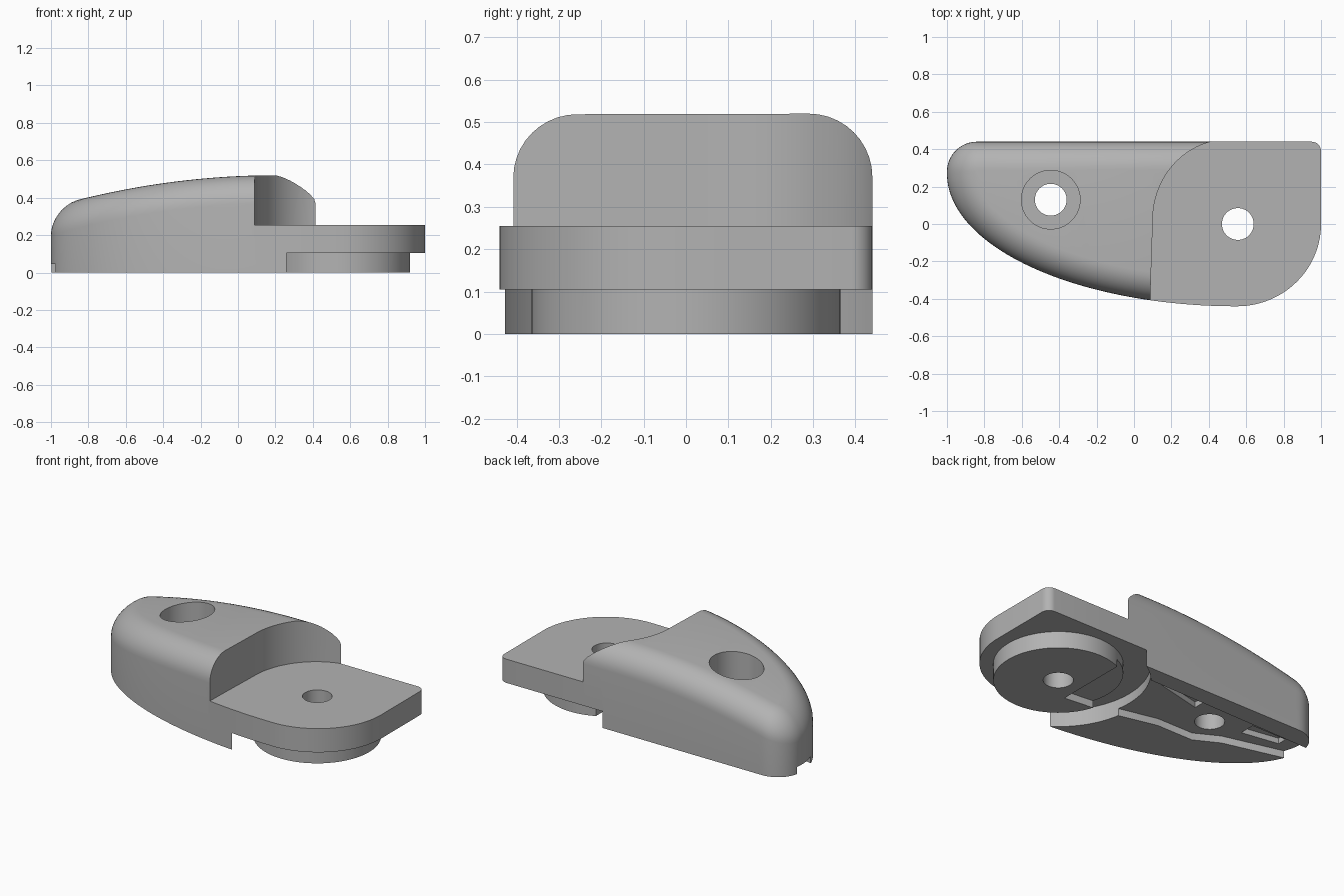
import bpy, bmesh
from math import sin, cos, pi, sqrt

cube = bpy.data.objects.get("Cube")
if cube:
    bpy.data.objects.remove(cube)

grey = bpy.data.materials.new("plain grey")
grey.use_nodes = True
GREY = (0.45, 0.45, 0.45, 1)
grey.diffuse_color = GREY
grey.node_tree.nodes["Principled BSDF"].inputs["Base Color"].default_value = GREY

DISC = (0.555, 0.0)
BORE = (-0.445, 0.13)
FILLET = 0.15
STEP_Z, PLATE_Z = 0.255, 0.105


def finish(name, bm):
    bmesh.ops.recalc_face_normals(bm, faces=bm.faces)
    mesh = bpy.data.meshes.new(name)
    bm.to_mesh(mesh)
    bm.free()
    obj = bpy.data.objects.new(name, mesh)
    bpy.context.collection.objects.link(obj)
    mesh.materials.append(grey)
    return obj


def prism(name, outline, z0, z1):
    bm = bmesh.new()
    face = bm.faces.new([bm.verts.new((x, y, z0)) for x, y in outline])
    new = bmesh.ops.extrude_face_region(bm, geom=[face])["geom"]
    bmesh.ops.translate(bm, vec=(0, 0, z1 - z0),
                        verts=[v for v in new if isinstance(v, bmesh.types.BMVert)])
    return finish(name, bm)


def arc(center, rx, ry, start, end, n):
    angles = [(start + (end - start) * i / n) * pi / 180 for i in range(n + 1)]
    return [(center[0] + rx * cos(a), center[1] + ry * sin(a)) for a in angles]


def disc(name, center, r, z0, z1):
    return prism(name, arc(center, r, r, 0, 360, 64)[:-1], z0, z1)


def combine(target, tool, operation):
    mod = target.modifiers.new(operation, 'BOOLEAN')
    mod.operation, mod.solver, mod.object = operation, 'EXACT', tool
    bpy.context.view_layer.objects.active = target
    bpy.ops.object.modifier_apply(modifier=mod.name)
    bpy.data.objects.remove(tool)


def crown(x):
    return 0.52 - 0.17 * max(0, (0.2 - x) / 1.2) ** 2


# Body: swept front edge, straight back edge, rounded rim and domed top
def outline_points(n=48):
    front, back = [], []
    for i in range(n + 1):
        t = pi / 2 * i / n
        x = 0.55 - 1.55 * cos(t)
        nx, ny = -cos(t) / 1.55, -sin(t) / 0.71
        k = sqrt(nx * nx + ny * ny)
        front.append((x, 0.27 - 0.71 * sin(t), nx / k, ny / k))
        nx = min(0, (x + 0.84) / 0.16)
        ny = sqrt(max(0, 1 - nx * nx))
        back.append((x, 0.28 + 0.16 * ny, nx, ny))
    return front[::-1] + back


bm = bmesh.new()
ring = outline_points()
levels = [[bm.verts.new((x, y, 0)) for x, y, nx, ny in ring]]
for j in range(11):
    a = pi / 2 * j / 10
    inset, drop = FILLET * (1 - cos(a)), FILLET * (1 - sin(a))
    levels.append([bm.verts.new((x - nx * inset, y - ny * inset,
                                 crown(x - nx * inset) - drop)) for x, y, nx, ny in ring])
for low, high in zip(levels, levels[1:]):
    for i in range(len(ring) - 1):
        bm.faces.new((low[i], low[i + 1], high[i + 1], high[i]))
bm.faces.new(levels[0])
top = levels[-1]
for i in range(len(ring) // 2 - 1):
    bm.faces.new((top[i], top[i + 1], top[-2 - i], top[-1 - i]))
bm.faces.new([l[0] for l in levels] + [l[-1] for l in reversed(levels)])
body = finish("mount_body", bm)

# Curved step down to the flat plate
step = [(0.085, -0.6), (0.09, -0.3), (0.1, 0)]
step += arc((0.5, 0.02), 0.4, 0.43, 175, 99, 24) + [(0.47, 0.6), (1.2, 0.6), (1.2, -0.6)]
combine(body, prism("step_cutter", step, STEP_Z, 1), 'DIFFERENCE')

# Flat plate with a rounded front corner
plate = arc((0.55, 0), 0.45, 0.44, -90, 0, 28)
plate += arc((0.95, 0.39), 0.05, 0.05, 0, 90, 8) + [(0.55, 0.44)]
combine(body, prism("plate", plate, 0, STEP_Z), 'UNION')

# Clearance below the plate, then the round foot
clear = [(0.28, 0.6)] + arc(DISC, 0.52, 0.52, 122, 238, 40)
clear += [(0.28, -0.6), (1.2, -0.6), (1.2, 0.6)]
combine(body, prism("clearance_cutter", clear, -0.2, PLATE_Z), 'DIFFERENCE')
combine(body, disc("round_foot", DISC, 0.365, 0, 0.15), 'UNION')

# Channel along the underside, open at the tip
channel = [(0.4, -0.13), (0.1, -0.1), (-0.2, -0.03), (-0.45, -0.03), (-0.6, 0.05),
           (-1.1, 0.18), (-1.1, 0.31), (0.4, 0.34)]
combine(body, prism("channel_cutter", channel, -0.2, 0.045), 'DIFFERENCE')
pockets = [[(0.1, 0.29), (-0.28, 0.2), (-0.28, 0.3)],
           [(-0.66, 0.15), (-0.9, 0.19), (-0.9, 0.25), (-0.66, 0.25)]]
for pocket in pockets:
    combine(body, prism("pocket_cutter", pocket, 0.02, 0.08), 'DIFFERENCE')

# Screw holes
for center, r, z in ((DISC, 0.085, -0.2), (BORE, 0.085, -0.2), (BORE, 0.157, 0.2)):
    combine(body, disc("hole_cutter", center, r, z, 1), 'DIFFERENCE')

bpy.ops.object.select_all(action='DESELECT')
body.select_set(True)
bpy.context.view_layer.objects.active = body
bpy.ops.object.shade_smooth_by_angle(angle=pi / 6)
